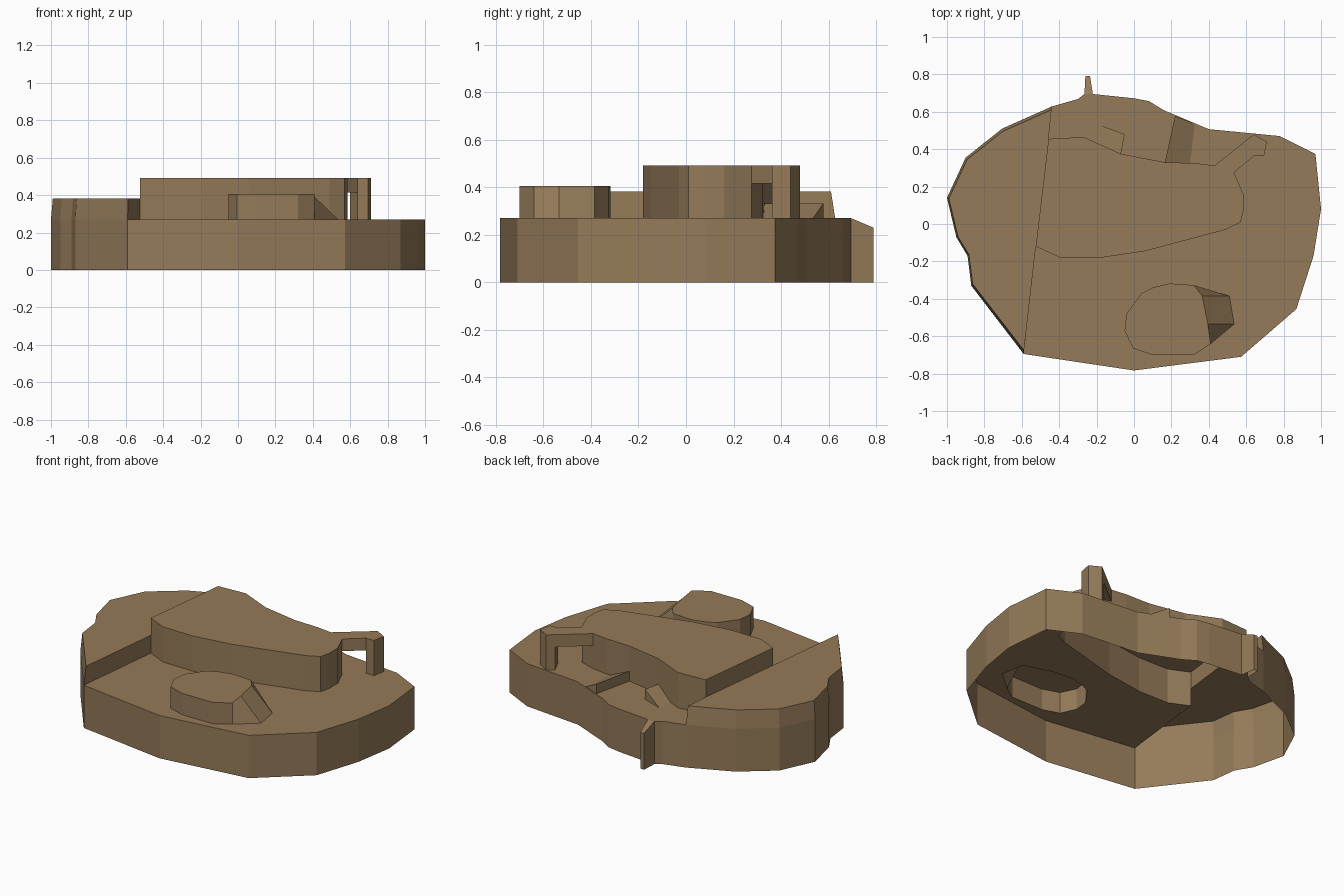
import bpy
from mathutils import Vector
from mathutils.geometry import tessellate_polygon

if "Cube" in bpy.data.objects:
    bpy.data.objects.remove(bpy.data.objects["Cube"])

GROUND, LEDGE, HILL, MOUND, ARCH, CREST = 0.27, 0.383, 0.492, 0.405, 0.415, 0.332

earth = bpy.data.materials.new("earth_brown")
earth.diffuse_color = (0.30, 0.197, 0.10, 1)
earth.use_nodes = True
earth.node_tree.nodes["Principled BSDF"].inputs["Base Color"].default_value = earth.diffuse_color


def at(points, z):
    return [(x, y, z) for x, y in points]


def make(name, faces):
    """One flat-shaded object from a list of faces given as 3D points."""
    verts, index, polys = [], {}, []
    for face in faces:
        poly = []
        for p in face:
            key = tuple(round(c, 5) for c in p)
            if key not in index:
                index[key] = len(verts)
                verts.append(key)
            poly.append(index[key])
        polys.append(poly)
    mesh = bpy.data.meshes.new(name)
    mesh.from_pydata(verts, [], polys)
    mesh.materials.append(earth)
    mesh.update()
    ob = bpy.data.objects.new(name, mesh)
    bpy.context.collection.objects.link(ob)


def band(low, high, closed=False):
    """Strip of wall quads between two rows of points."""
    n = len(low)
    return [[low[i], low[(i + 1) % n], high[(i + 1) % n], high[i]]
            for i in range(n if closed else n - 1)]


def wall(points, z0, z1):
    return band(at(points, z0), at(points, z1))


# Island outline, counter-clockwise: low right part, then raised left part
shore = [(-0.59, -0.695), (0, -0.783), (0.573, -0.71), (0.868, -0.455), (0.96, -0.17),
         (1.0, 0.08), (0.97, 0.375), (0.78, 0.47), (0.40, 0.507), (0.16, 0.608),
         (0.08, 0.657), (0, 0.672), (-0.22, 0.695), (-0.235, 0.79), (-0.26, 0.79),
         (-0.265, 0.695), (-0.30, 0.668), (-0.44, 0.628)]
ledge_shore = [(-0.44, 0.628), (-0.705, 0.51), (-0.90, 0.355), (-1.0, 0.14),
               (-0.95, -0.07), (-0.89, -0.17), (-0.87, -0.33), (-0.59, -0.695)]


def shore_z(p):
    return 0.23 if p[1] > 0.75 else GROUND     # the spur dips at its tip


shore_top = [(x, y, shore_z((x, y))) for x, y in shore]
make("base_wall", band(at(shore, 0), shore_top) + wall(ledge_shore, 0, GROUND))

# Footprints of the features standing on the ground
hill = [(-0.525, -0.12), (-0.40, -0.178), (-0.19, -0.182), (0.06, -0.145), (0.49, -0.03),
        (0.57, 0.01), (0.585, 0.07), (0.585, 0.16), (0.535, 0.275), (0.43, 0.312),
        (0.33, 0.325), (0.165, 0.33), (-0.07, 0.375), (-0.27, 0.465), (-0.457, 0.455)]
J = 8    # the arch leaves the hill on segment J to J+1
arm = [hill[J], (0.64, 0.363), (0.695, 0.363), (0.71, 0.44), (0.64, 0.48),
       (0.60, 0.448), hill[J + 1]]
pillar = arm[1:6]
mound_rest = [(0.32, -0.70), (0.10, -0.70), (-0.005, -0.665), (-0.05, -0.57),
              (-0.04, -0.48), (0.04, -0.37), (0.10, -0.34), (0.19, -0.318)]
mound_low = mound_rest + [(0.32, -0.327), (0.51, -0.385), (0.535, -0.535), (0.41, -0.64)]
mound_high = mound_rest + [(0.32, -0.327), (0.365, -0.385), (0.395, -0.535), (0.41, -0.64)]
mound_low, mound_high = mound_low[::-1], mound_high[::-1]   # counter-clockwise

# Ground sheet with openings under the mound, pillar and hill
loops = [shore + hill[::-1], mound_low, pillar]
flat = [p for loop in loops for p in loop]
faces = []
for tri in tessellate_polygon([[Vector((x, y, 0)) for x, y in l] for l in loops]):
    a, b, c = [Vector((*flat[i], shore_z(flat[i]))) for i in tri]
    faces.append([a, b, c] if (b - a).cross(c - a).z > 0 else [a, c, b])
make("ground", faces)

# Raised left ledge with a slightly tapered rim
rim = [(-0.5 + (x + 0.5) * 0.98, y * 0.972) for x, y in ledge_shore]
make("left_ledge",
     band(at(ledge_shore, GROUND), at(rim, LEDGE))
     + [at(rim + [hill[0], hill[-1]], LEDGE)]
     + band(at([shore[0], hill[0]], GROUND), at([rim[-1], hill[0]], LEDGE))
     + band(at([hill[-1], shore[-1]], GROUND), at([hill[-1], rim[0]], LEDGE)))

# Central hill, its top running out over the arch
make("hill",
     wall(hill[:J + 1], GROUND, HILL) + wall(hill[J:J + 2], GROUND, ARCH)
     + wall(hill[J + 1:], GROUND, HILL) + wall([hill[-1], hill[0]], LEDGE, HILL)
     + [at(hill, HILL)])

# Arch arm and pillar
make("arch",
     wall(arm[:2], ARCH, HILL) + wall(pillar, GROUND, HILL) + wall(arm[5:], ARCH, HILL)
     + wall([arm[5], arm[1]], GROUND, ARCH)
     + [at(arm, HILL), at([arm[6], arm[5], arm[1], arm[0]], ARCH)])

# Small mound with a ramp on its right side
make("mound", band(at(mound_low, GROUND), at(mound_high, MOUND), True)
     + [at(mound_high, MOUND)])


# Two facing jump ramps behind the hill
def jump_ramp(name, a, b, foot_a, foot_b):
    a0, b0, fa, fb = at([a, b, foot_a, foot_b], GROUND)
    a1, b1 = at([a, b], CREST)
    make(name, [[a1, fa, fb, b1], [b0, a0, a1, b1], [a0, fa, a1], [fb, b0, b1]])


jump_ramp("right_ramp", (0.165, 0.33), (0.22, 0.578), (0.30, 0.324), (0.325, 0.535))
jump_ramp("left_ramp", (-0.05, 0.48), (-0.07, 0.375), (-0.185, 0.53), (-0.195, 0.43))
